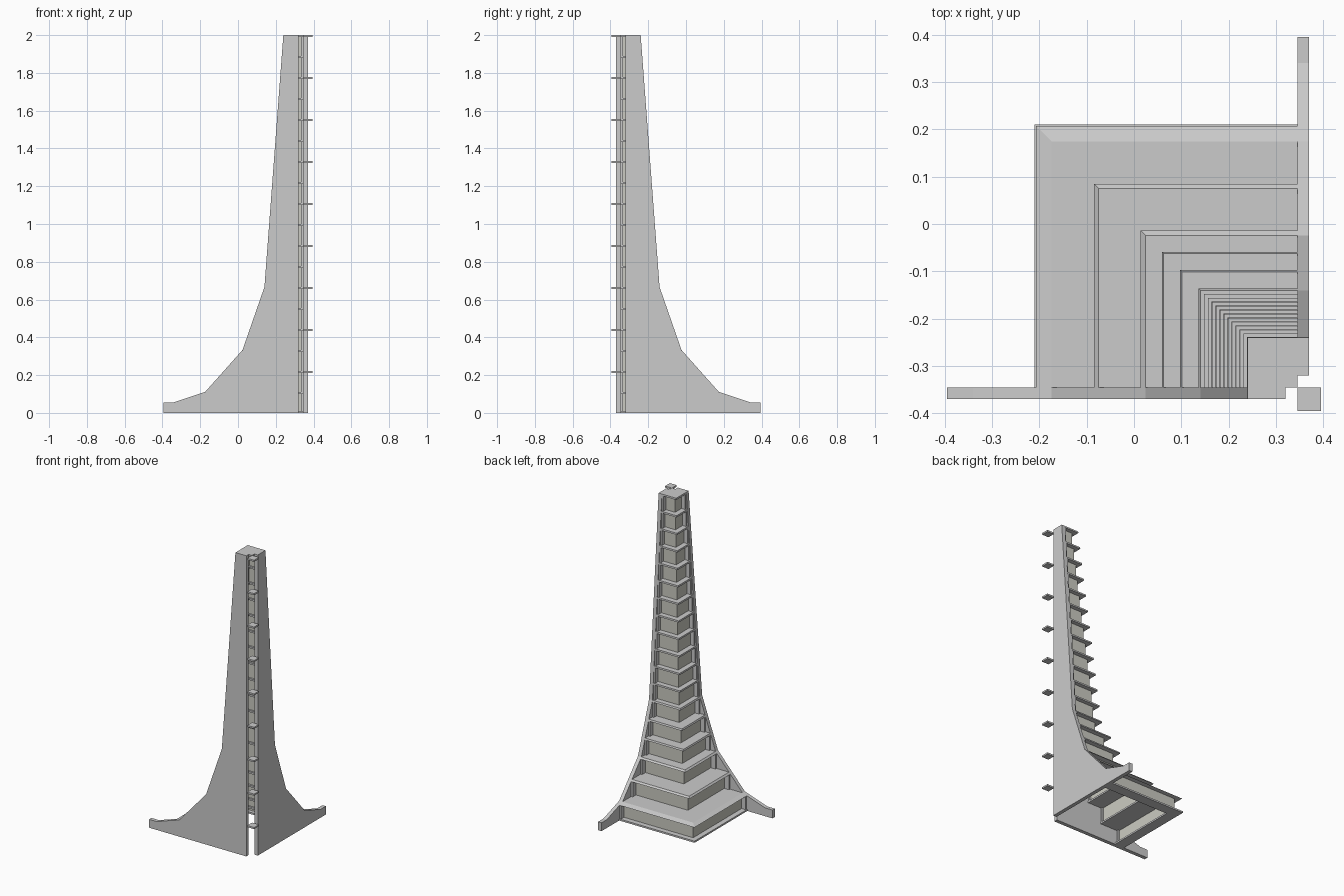
import bpy, bmesh

if "Cube" in bpy.data.objects:
    bpy.data.objects.remove(bpy.data.objects["Cube"])

T = 0.0111            # slab thickness
E, F = 0.345, 0.37    # inner / outer faces of the two fins
STEP = 2 / 18
INSET, WALL = 0.027, 0.01
PROFILE = [(-0.34, 0.0555), (-0.174, 0.111), (0.024, 0.3333),
           (0.14, 0.6667), (0.24, 2.0)]

mat = bpy.data.materials.new("warm_grey")
mat.diffuse_color = (0.6, 0.6, 0.54, 1)
mat.use_nodes = True
mat.node_tree.nodes["Principled BSDF"].inputs["Base Color"].default_value = mat.diffuse_color


def edge(z):
    """Horizontal position of the curved fin edge at height z."""
    for (x0, z0), (x1, z1) in zip(PROFILE, PROFILE[1:]):
        if z <= z1 + 1e-6:
            return max(x0 + (x1 - x0) * (z - z0) / (z1 - z0), -0.21)
    return PROFILE[-1][0]


def loft(bm, low, high):
    """Closed solid between two matching loops of 3D points."""
    a = [bm.verts.new(p) for p in low]
    b = [bm.verts.new(p) for p in high]
    n = len(a)
    bm.faces.new(a[::-1])
    bm.faces.new(b)
    for i in range(n):
        j = (i + 1) % n
        bm.faces.new((a[i], a[j], b[j], b[i]))


def finish(bm, name, material=None):
    bmesh.ops.recalc_face_normals(bm, faces=bm.faces)
    me = bpy.data.meshes.new(name)
    bm.to_mesh(me)
    bm.free()
    ob = bpy.data.objects.new(name, me)
    bpy.context.collection.objects.link(ob)
    if material:
        me.materials.append(material)
    return ob


def corner(a, b, z, end=E):
    """L-shaped loop: outer offset a, inner offset b (None = filled square)."""
    pts = [(a, -end), (a, -a), (end, -a)]
    pts += [(end, -end)] if b is None else [(end, -b), (b, -b), (b, -end)]
    return [(x, y, z) for x, y in pts]


def plate(bm, pts, y0, y1, mirrored):
    """Extrude an xz outline along y; mirrored swaps it over the diagonal."""
    def put(y):
        return [(-y, -x, z) if mirrored else (x, y, z) for x, z in pts]
    loft(bm, put(y0), put(y1))


# two curved fins
outline = [(0.32, 0), (-0.395, 0), (-0.395, 0.0555)] + PROFILE + [(0.32, 2)]
for name, m in (("front_fin", False), ("side_fin", True)):
    bm = bmesh.new()
    plate(bm, outline, -F, -E, m)
    finish(bm, name)

# stepped shelves, recessed walls and end jambs
shelves, walls, jambs = bmesh.new(), bmesh.new(), bmesh.new()
loft(shelves, corner(-0.21, -0.14, 0), corner(-0.21, -0.14, T))
for k in range(1, 19):
    z = k * STEP
    w = edge(z) + INSET if k > 1 else -0.175
    inner = edge(z + STEP) + INSET + WALL + 0.012 if k < 18 else None
    loft(shelves, corner(edge(z - T), inner, z - T), corner(edge(z), inner, z))
    z0 = z - STEP + (T if k == 1 else 0)
    loft(walls, corner(w, w + WALL, z0), corner(w, w + WALL, z - T))
    a, b = edge(z - T) + 0.002, w + WALL + 0.01
    for m in (False, True):
        plate(jambs, [(a, z0), (a, z - T), (b, z - T), (b, z0)], -E, -E + T, m)
finish(shelves, "step_shelves")
finish(walls, "step_walls", mat)
finish(jambs, "wall_jambs")

# small square tabs on the outer corner
bm = bmesh.new()
for k in range(1, 10):
    z = 2 * k * STEP
    sq = [(E, -E), (E, -0.395), (0.395, -0.395), (0.395, -E)]
    loft(bm, [(x, y, z - T) for x, y in sq], [(x, y, z) for x, y in sq])
finish(bm, "corner_tabs")
